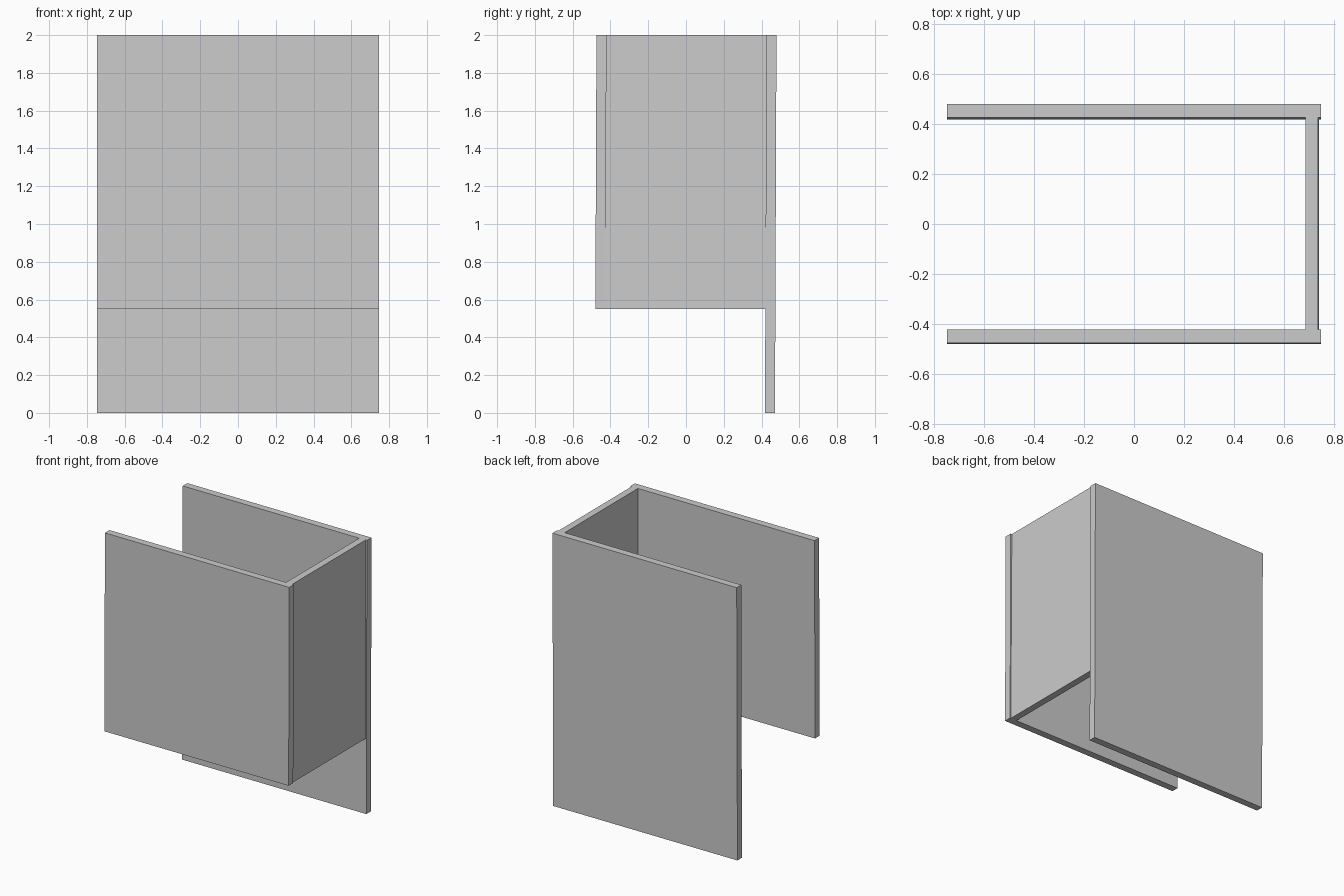
import bpy, bmesh

if "Cube" in bpy.data.objects:
    bpy.data.objects.remove(bpy.data.objects["Cube"])

TOP = 2.0
LEAN_Y = 0.004   # slight backward lean per unit of height


def panel(name, x0, x1, y0, y1, z0, lean_x=0.0):
    """Flat board; x and y are given at the top edge, z0 is its lower edge."""
    bm = bmesh.new()
    bmesh.ops.create_cube(bm, size=1)
    for v in bm.verts:
        z = z0 + (v.co.z + 0.5) * (TOP - z0)
        drop = TOP - z
        v.co = (x0 + (v.co.x + 0.5) * (x1 - x0) + lean_x * drop,
                y0 + (v.co.y + 0.5) * (y1 - y0) - LEAN_Y * drop, z)
    mesh = bpy.data.meshes.new(name)
    bm.to_mesh(mesh)
    bm.free()
    obj = bpy.data.objects.new(name, mesh)
    bpy.context.collection.objects.link(obj)
    return obj


# Tall back board reaching the floor
panel("back_panel", -0.746, 0.746, 0.426, 0.479, 0.0)
# Shorter front board
panel("front_panel", -0.746, 0.746, -0.474, -0.421, 0.55)
# End board joining the two, set slightly in from their ends
panel("side_panel", 0.684, 0.735, -0.421, 0.426, 0.55, lean_x=0.003)
